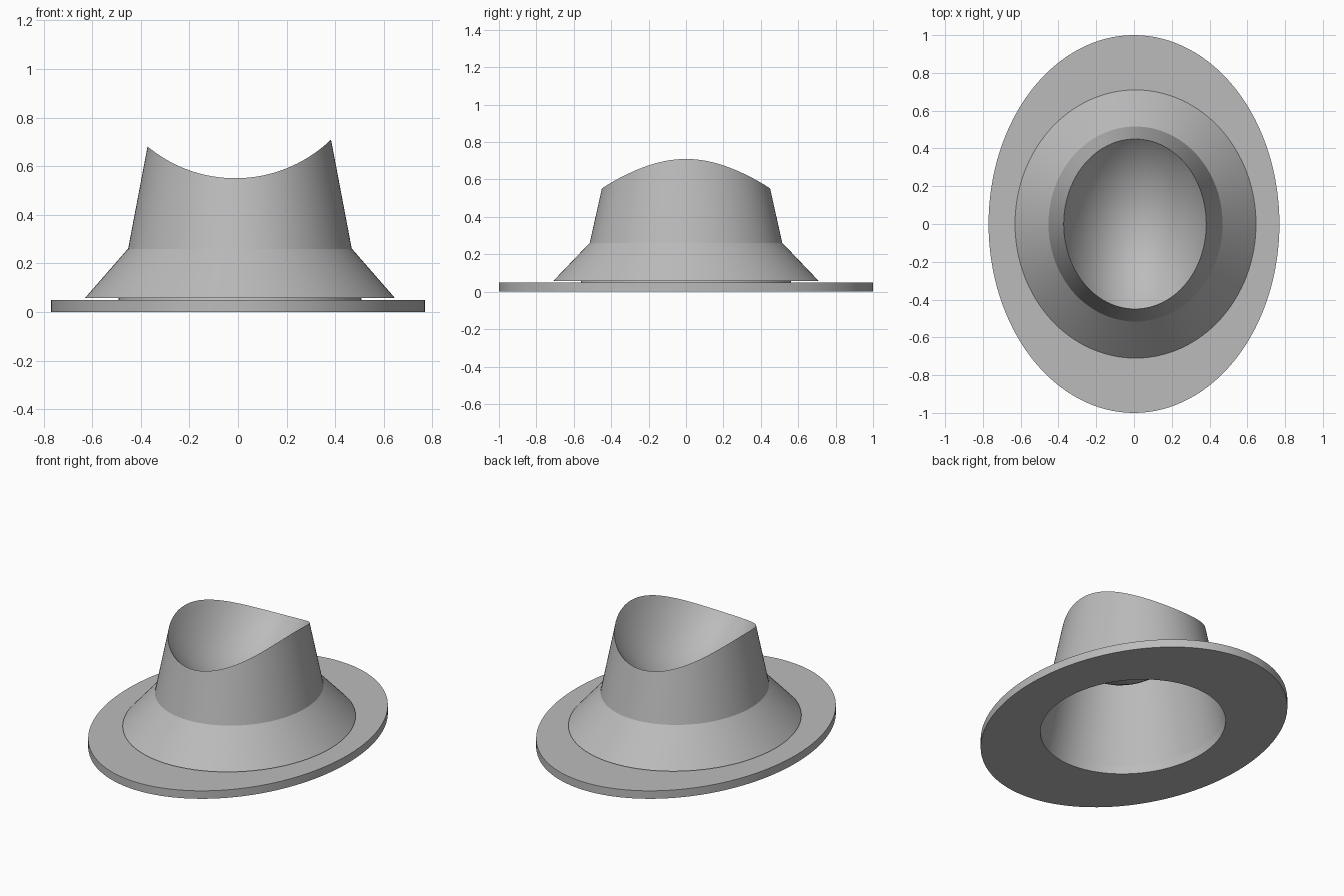
import bpy, bmesh, math

if "Cube" in bpy.data.objects:
    bpy.data.objects.remove(bpy.data.objects["Cube"])

SEG = 128      # segments around every ellipse
OFF = 0.008    # the crown and flare sit slightly to the right

felt = bpy.data.materials.new("grey_felt")
felt.diffuse_color = (0.5, 0.5, 0.5, 1)
felt.use_nodes = True
felt.node_tree.nodes["Principled BSDF"].inputs["Base Color"].default_value = felt.diffuse_color


def ellipse(a, b, z, cx=OFF):
    return [(cx + a * math.cos(t), b * math.sin(t), z)
            for t in (2 * math.pi * i / SEG for i in range(SEG))]


def loft(name, rings, loop=False, tip=None):
    """Skin a list of rings; optionally join last to first or close to a tip."""
    bm = bmesh.new()
    vs = [[bm.verts.new(p) for p in r] for r in rings]
    pairs = list(zip(vs, vs[1:]))
    if loop:
        pairs.append((vs[-1], vs[0]))
    for lo, hi in pairs:
        for i in range(SEG):
            j = (i + 1) % SEG
            bm.faces.new((lo[i], lo[j], hi[j], hi[i]))
    if tip:
        v = bm.verts.new(tip)
        for i in range(SEG):
            bm.faces.new((vs[-1][i], vs[-1][(i + 1) % SEG], v))
    me = bpy.data.meshes.new(name)
    bm.to_mesh(me)
    bm.free()
    me.materials.append(felt)
    ob = bpy.data.objects.new(name, me)
    bpy.context.collection.objects.link(ob)
    bpy.ops.object.select_all(action='DESELECT')
    ob.select_set(True)
    bpy.context.view_layer.objects.active = ob
    bpy.ops.object.shade_smooth_by_angle(angle=math.radians(30))
    return ob


# Brim: flat oval ring with an opening under the crown
brim_profile = [(0.77, 1.0, 0.0, 0), (0.77, 1.0, 0.05, 0),
                (0.5, 0.562, 0.05, OFF), (0.5, 0.562, 0.0, OFF)]
loft("brim", [ellipse(*p) for p in brim_profile], loop=True)

# Flare: sloping skirt from the brim up to the crown
loft("flare", [ellipse(0.638, 0.71, 0.057), ellipse(0.461, 0.516, 0.26)])


# Crown: tapered wall, its top hollowed by an oval bowl
def bowl(x, y):
    return 1.07 - 0.725 * math.sqrt(max(0, 1 - (x / 0.441) ** 2 - (y / 0.645) ** 2))


def wall(t, z):
    k = z - 0.05
    return (OFF + (0.5 - 0.19 * k) * math.cos(t),
            (0.562 - 0.224 * k) * math.sin(t), z)


rim = []
for i in range(SEG):
    t = 2 * math.pi * i / SEG
    z = 0.62
    for _ in range(40):     # settle on the height where wall meets bowl
        x, y, _z = wall(t, z)
        z = 0.5 * z + 0.5 * bowl(x, y)
    rim.append(wall(t, z))

rings = [ellipse(0.5, 0.562, 0.05), rim]
for s in (0.95, 0.9, 0.8, 0.7, 0.6, 0.5, 0.4, 0.3, 0.2, 0.1):
    rings.append([(x * s, y * s, bowl(x * s, y * s)) for x, y, _z in rim])
loft("crown", rings, tip=(0, 0, bowl(0, 0)))
